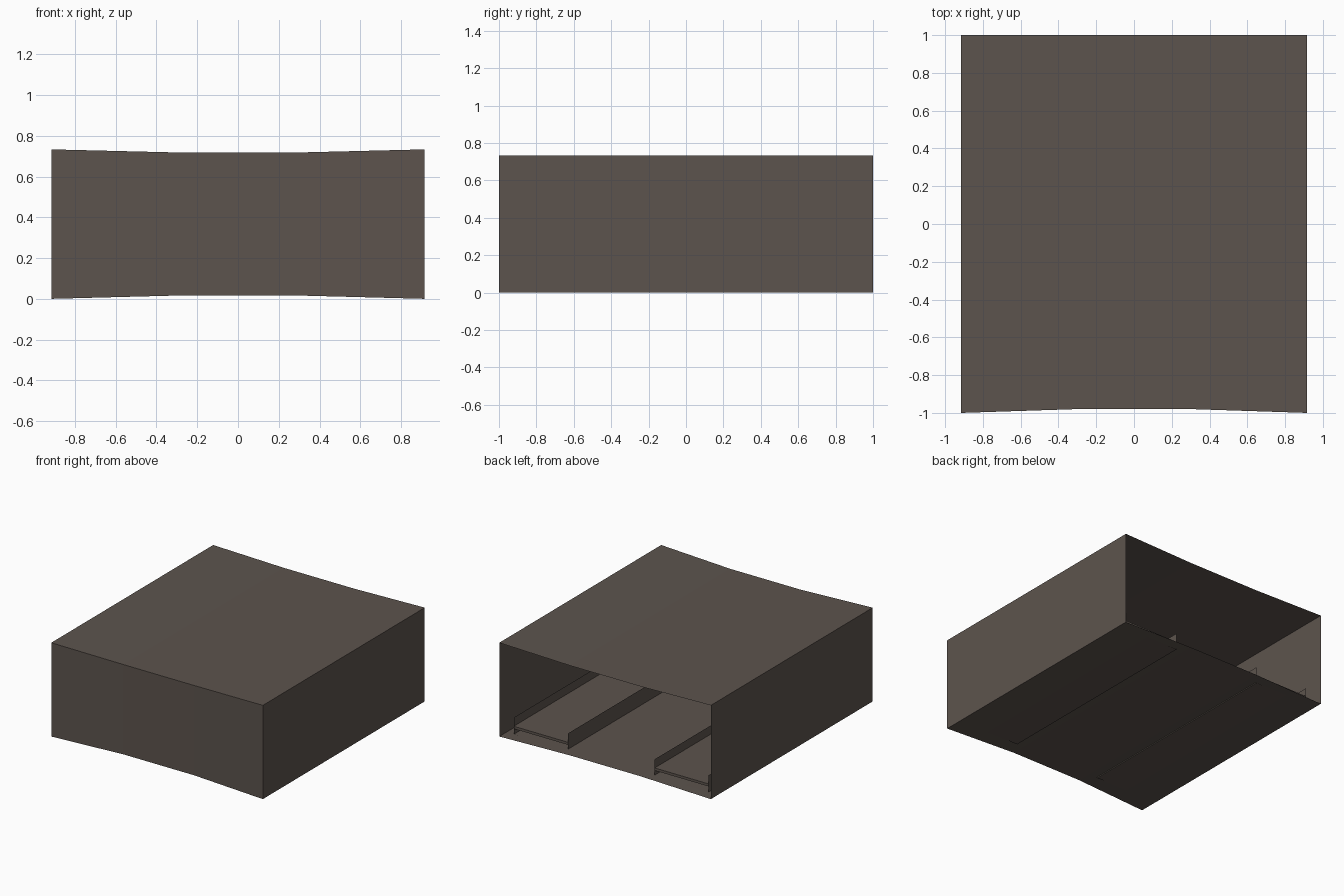
import bpy, bmesh

if "Cube" in bpy.data.objects:
    bpy.data.objects.remove(bpy.data.objects["Cube"])

brown = bpy.data.materials.new("dark brown")
brown.diffuse_color = (0.108, 0.088, 0.075, 1)
brown.use_nodes = True
brown.node_tree.nodes["Principled BSDF"].inputs["Base Color"].default_value = brown.diffuse_color

W = 0.915
# cross-section stations: x, bow inwards or upwards
STATIONS = [(-W, 0.0), (-0.305, 1.0), (0.305, 1.0), (W, 0.0)]


def make(name, quads):
    """Mesh object from a list of quads given as corner tuples."""
    bm = bmesh.new()
    for q in quads:
        bm.faces.new([bm.verts.new(p) for p in q])
    bmesh.ops.remove_doubles(bm, verts=bm.verts, dist=0.0005)
    bmesh.ops.recalc_face_normals(bm, faces=bm.faces)
    me = bpy.data.meshes.new(name)
    bm.to_mesh(me)
    bm.free()
    me.materials.append(brown)
    ob = bpy.data.objects.new(name, me)
    bpy.context.collection.objects.link(ob)
    return ob


# Shell: thin sheet housing, bowed top, bottom and front, open at the back
quads = []
for (x0, b0), (x1, b1) in zip(STATIONS, STATIONS[1:]):
    def ring(x, b):
        top, low, front = 0.735 - 0.015 * b, 0.002 + 0.016 * b, -1 + 0.02 * b
        return [(x, 1, top), (x, front, top), (x, front, low), (x, 1, low)]
    r0, r1 = ring(x0, b0), ring(x1, b1)
    for i in range(3):
        quads.append([r0[i], r0[i + 1], r1[i + 1], r1[i]])
for x in (-W, W):
    quads.append([(x, 1, 0.735), (x, -1, 0.735), (x, -1, 0.002), (x, 1, 0.002)])
make("outer_shell", quads)

# Runner trays: two side walls, a raised shelf and a base sheet
Y0, Y1 = -0.86, 0.923
XI, XO = 0.376, 0.843
for side, s in (("left", -1), ("right", 1)):
    for part, x in (("inner", XI), ("outer", XO)):
        make(f"{side}_runner_{part}_wall",
             [[(s * x, Y0, 0.009), (s * x, Y1, 0.009), (s * x, Y1, 0.14), (s * x, Y0, 0.14)]])
    a, b = s * XI, s * XO
    make(f"{side}_runner_base",
         [[(a, Y0, 0.009), (b, Y0, 0.009), (b, Y1, 0.009), (a, Y1, 0.009)]])
    lo, hi = 0.052, 0.072
    make(f"{side}_runner_shelf",
         [[(a, Y0, z), (b, Y0, z), (b, Y1, z), (a, Y1, z)] for z in (lo, hi)] +
         [[(a, y, lo), (b, y, lo), (b, y, hi), (a, y, hi)] for y in (Y0, Y1)])

# Rest the outer edge of the shell on the ground
for ob in bpy.context.collection.objects:
    ob.location.z = -0.002
